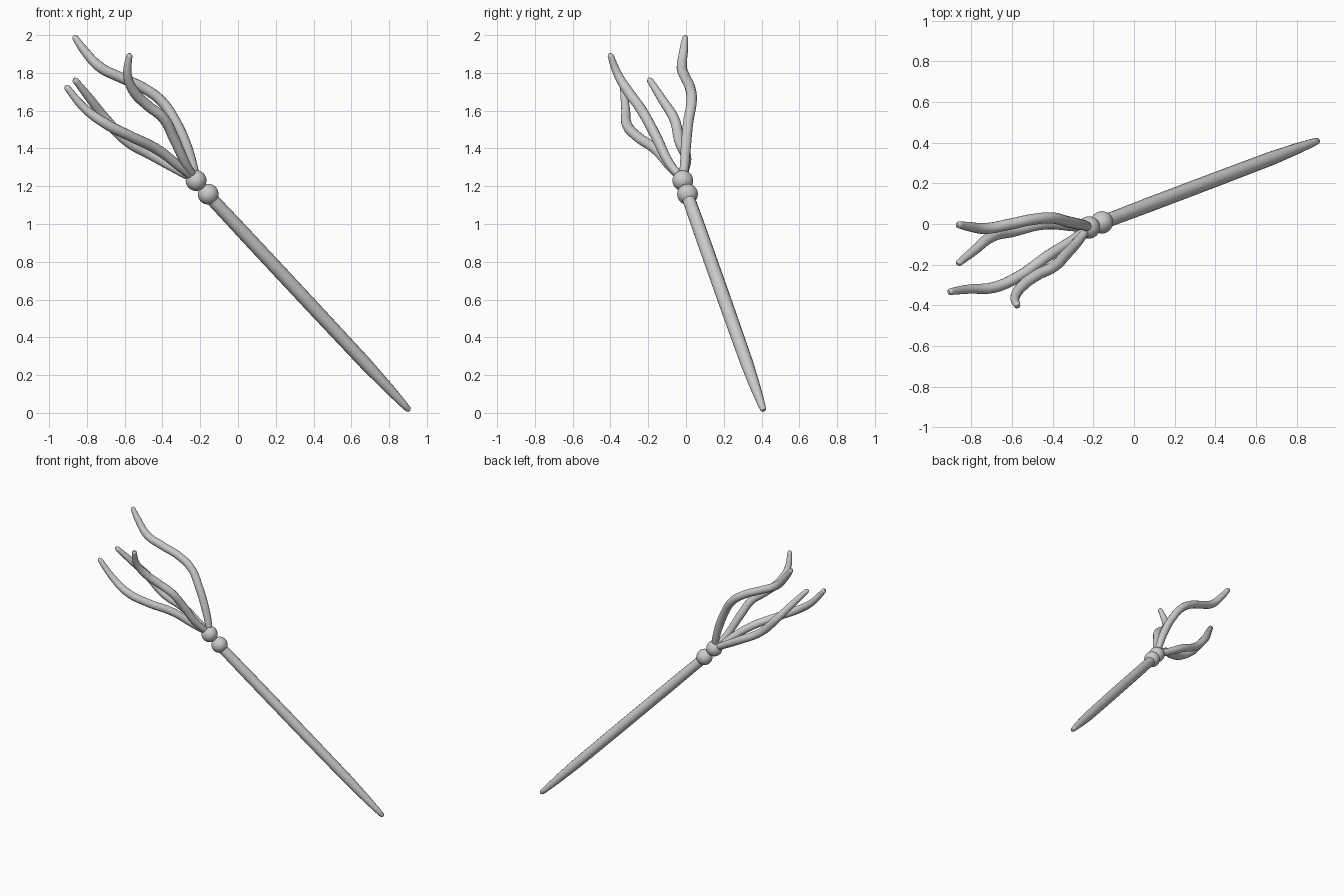
import bpy
from mathutils import Vector

if "Cube" in bpy.data.objects:
    bpy.data.objects.remove(bpy.data.objects["Cube"])


def tube(name, pts, radii, handle='AUTO'):
    """Smooth tapered round tube through pts, converted to a mesh."""
    cu = bpy.data.curves.new(name, 'CURVE')
    cu.dimensions = '3D'
    cu.bevel_depth = 1.0
    cu.bevel_resolution = 5
    cu.resolution_u = 8
    cu.use_fill_caps = True
    sp = cu.splines.new('BEZIER')
    sp.radius_interpolation = 'LINEAR'
    sp.bezier_points.add(len(pts) - 1)
    for bp, p, r in zip(sp.bezier_points, pts, radii):
        bp.co = p
        bp.radius = r
        bp.handle_left_type = bp.handle_right_type = handle
    ob = bpy.data.objects.new(name, cu)
    bpy.context.collection.objects.link(ob)
    bpy.ops.object.select_all(action='DESELECT')
    ob.select_set(True)
    bpy.context.view_layer.objects.active = ob
    bpy.ops.object.convert(target='MESH')
    bpy.ops.object.shade_smooth_by_angle()
    return bpy.context.object


def bead(name, loc, r):
    bpy.ops.mesh.primitive_uv_sphere_add(segments=32, ring_count=16, radius=r, location=loc)
    bpy.context.object.name = name
    bpy.ops.object.shade_smooth()


# Handle: straight shaft tapering to a blunt point
tip, top = Vector((0.908, 0.411, 0.012)), Vector((-0.15, 0.01, 1.145))
profile = [(0, 0.009), (0.006, 0.016), (0.03, 0.020), (0.1, 0.027), (0.22, 0.034),
           (0.5, 0.036), (0.8, 0.036), (1, 0.034)]
tube("shaft", [tip.lerp(top, t) for t, r in profile], [r for t, r in profile], 'VECTOR')

# Two beads joining the shaft and the prongs
bead("lower_bead", (-0.158, 0.008, 1.158), 0.055)
bead("upper_bead", (-0.222, -0.017, 1.23), 0.055)

# Four wavy prongs, from the bead outward
base = (-0.225, -0.018, 1.235)
prongs = {
    "prong_tall": [(-0.235, -0.01, 1.29), (-0.275, 0.0, 1.42), (-0.33, 0.012, 1.54),
                   (-0.405, 0.03, 1.65), (-0.50, 0.022, 1.72), (-0.62, -0.003, 1.775),
                   (-0.73, -0.022, 1.83), (-0.815, -0.012, 1.92), (-0.863, -0.004, 1.987)],
    "prong_front": [(-0.28, -0.09, 1.325), (-0.34, -0.155, 1.455), (-0.395, -0.21, 1.56),
                    (-0.475, -0.25, 1.625), (-0.55, -0.305, 1.70), (-0.585, -0.36, 1.79),
                    (-0.575, -0.40, 1.892)],
    "prong_low": [(-0.305, -0.08, 1.30), (-0.42, -0.155, 1.39), (-0.57, -0.26, 1.465),
                  (-0.69, -0.312, 1.525), (-0.81, -0.32, 1.61), (-0.905, -0.333, 1.722)],
    "prong_back": [(-0.29, -0.012, 1.27), (-0.44, 0.0, 1.355), (-0.59, -0.035, 1.44),
                   (-0.70, -0.062, 1.555), (-0.785, -0.13, 1.665), (-0.862, -0.192, 1.762)],
}
for name, path in prongs.items():
    pts = [Vector(p) for p in [base] + path]
    n = len(pts)
    radii = [0.020] + [0.0215 + 0.006 * min(1, i / 2) for i in range(1, n - 2)] + [0.023, 0.016]
    # rounded tip
    end = pts[-1] + (pts[-1] - pts[-2]).normalized() * 0.012
    tube(name, pts + [end], radii + [0.007])
